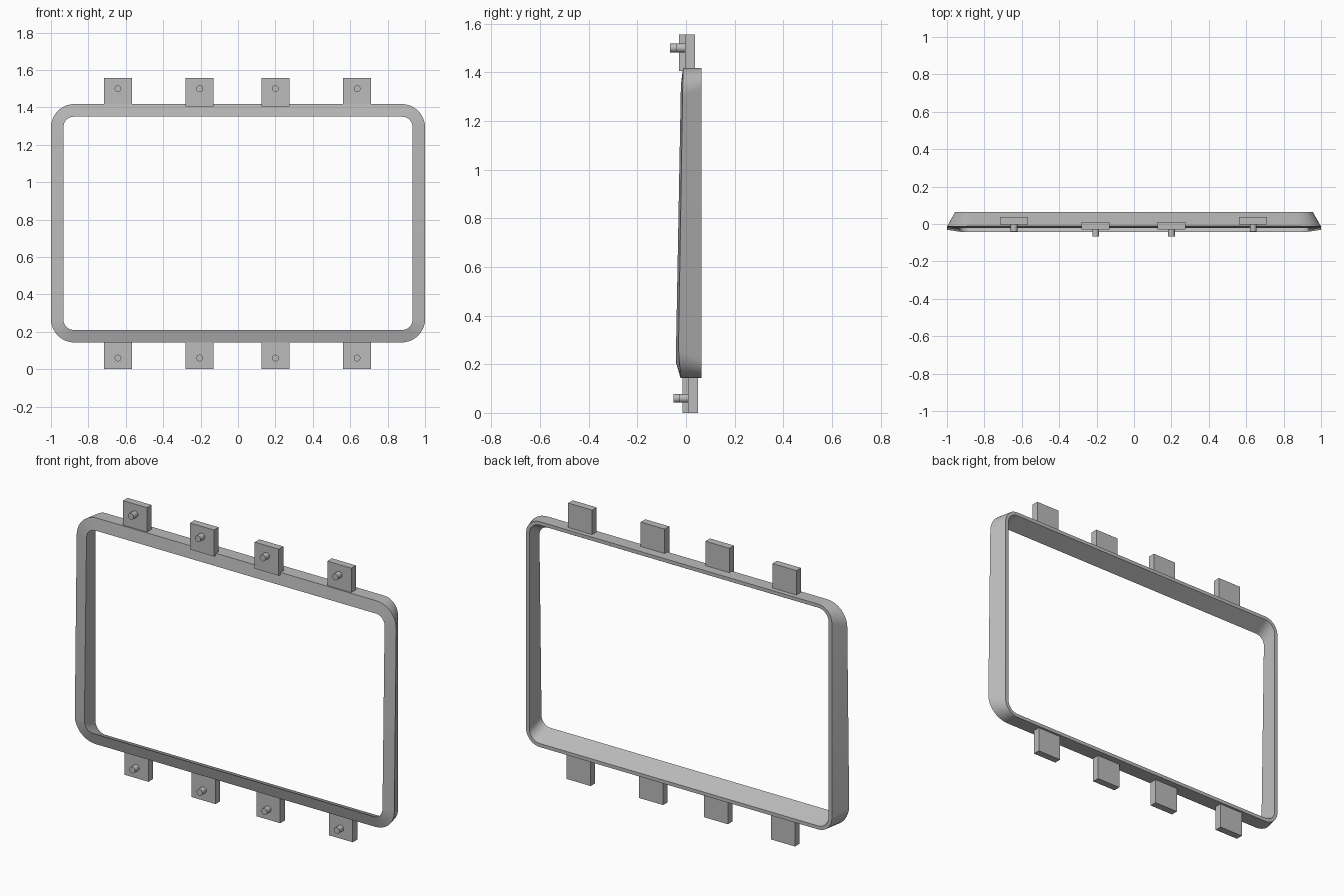
import bpy, bmesh, math
from mathutils import Matrix

if "Cube" in bpy.data.objects:
    bpy.data.objects.remove(bpy.data.objects["Cube"], do_unlink=True)

grey = bpy.data.materials.new("satin grey")
grey.use_nodes = True
grey.diffuse_color = (0.5, 0.5, 0.5, 1)
grey.node_tree.nodes["Principled BSDF"].inputs["Base Color"].default_value = (0.5, 0.5, 0.5, 1)


def finish(bm, name):
    bmesh.ops.recalc_face_normals(bm, faces=bm.faces)
    mesh = bpy.data.meshes.new(name)
    bm.to_mesh(mesh)
    bm.free()
    mesh.materials.append(grey)
    ob = bpy.data.objects.new(name, mesh)
    bpy.context.collection.objects.link(ob)
    bpy.ops.object.select_all(action="DESELECT")
    ob.select_set(True)
    bpy.context.view_layer.objects.active = ob
    bpy.ops.object.shade_smooth_by_angle(angle=math.radians(25))
    return ob


def rounded_ring(bm, half_x, z0, z1, radius, depth, steps=10):
    """Rounded rectangle of vertices; depth(z) gives y."""
    verts = []
    corners = [(1, z1 - radius), (-1, z1 - radius), (-1, z0 + radius), (1, z0 + radius)]
    for i, (side, cz) in enumerate(corners):
        for k in range(steps + 1):
            a = math.pi / 2 * (i + k / steps)
            x = side * (half_x - radius) + radius * math.cos(a)
            z = cz + radius * math.sin(a)
            verts.append(bm.verts.new((x, depth(z), z)))
    return verts


# Leaning front edges of the frame
def outer_front(z):
    lean = -0.012 - 0.019 * (1.418 - z) / 1.15
    return lean + max(0, 0.27 - z) * 0.085


def inner_front(z):
    return -0.021 - 0.021 * (1.35 - z) / 1.14


def back(z):
    return 0.063


# Bezel frame: lofted through four rounded rings
bm = bmesh.new()
rings = [
    rounded_ring(bm, 1.0, 0.143, 1.418, 0.125, outer_front),
    rounded_ring(bm, 0.957, 0.143, 1.418, 0.085, back),
    rounded_ring(bm, 0.937, 0.163, 1.398, 0.065, back),
    rounded_ring(bm, 0.933, 0.21, 1.35, 0.055, inner_front),
]
count = len(rings[0])
for r in range(4):
    a, b = rings[r], rings[(r + 1) % 4]
    for i in range(count):
        j = (i + 1) % count
        bm.faces.new((a[i], a[j], b[j], b[i]))
finish(bm, "bezel_frame")


# Mounting tabs, each with a round peg on its front
def tab(name, x, z, y_front, peg_z):
    size, thick, peg_length = 0.15, 0.041, 0.037
    bm = bmesh.new()
    bmesh.ops.create_cube(bm, size=1, matrix=Matrix.Translation((x, y_front + thick / 2, z))
                          @ Matrix.Diagonal((size, thick, size, 1)))
    finish(bm, name + "_tab")
    bm = bmesh.new()
    bmesh.ops.create_cone(bm, cap_ends=True, segments=24, radius1=0.018, radius2=0.018,
                          depth=peg_length,
                          matrix=Matrix.Translation((x, y_front - peg_length / 2, peg_z))
                          @ Matrix.Rotation(math.pi / 2, 4, "X"))
    finish(bm, name + "_peg")


for place, x, inner in (("outer_right", -0.642, 0), ("inner_right", -0.205, 1),
                        ("inner_left", 0.2, 1), ("outer_left", 0.637, 0)):
    tab("top_" + place, x, 1.481, -0.029 if inner else -0.004, 1.5)
    tab("bottom_" + place, x, 0.075, -0.015 if inner else 0.009, 0.06)
